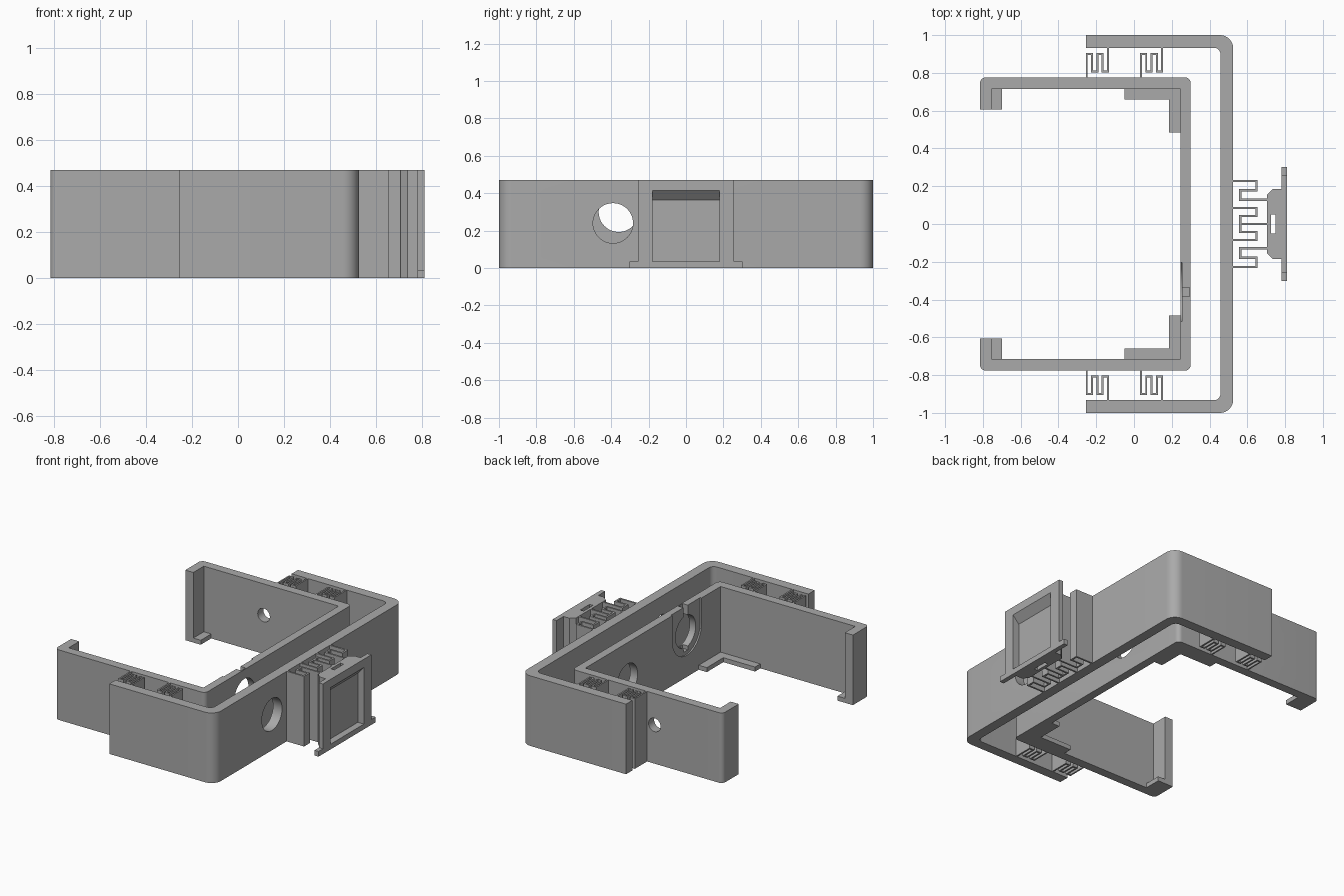
import bpy, bmesh, math
from mathutils import Vector, Matrix

if "Cube" in bpy.data.objects:
    bpy.data.objects.remove(bpy.data.objects["Cube"])

H = 0.47
grey = bpy.data.materials.new("plain grey")
grey.use_nodes = True
grey.diffuse_color = (0.4, 0.4, 0.4, 1)
grey.node_tree.nodes["Principled BSDF"].inputs["Base Color"].default_value = (0.4, 0.4, 0.4, 1)


def finish(bm, name):
    bmesh.ops.recalc_face_normals(bm, faces=bm.faces)
    mesh = bpy.data.meshes.new(name)
    bm.to_mesh(mesh)
    bm.free()
    mesh.materials.append(grey)
    ob = bpy.data.objects.new(name, mesh)
    bpy.context.scene.collection.objects.link(ob)
    return ob


def rounded(points, steps=8):
    """Replace each (x, y, radius) corner by a right-angle fillet."""
    out = []
    for i, p in enumerate(points):
        c = Vector(p[:2])
        if len(p) < 3:
            out.append(c)
            continue
        a = (Vector(points[i - 1][:2]) - c).normalized()
        b = (Vector(points[(i + 1) % len(points)][:2]) - c).normalized()
        for k in range(steps + 1):
            t = k / steps * math.pi / 2
            out.append(c + p[2] * (a * (1 - math.sin(t)) + b * (1 - math.cos(t))))
    return out


def prism(name, points, z0=0, z1=H):
    bm = bmesh.new()
    face = bm.faces.new([bm.verts.new((p[0], p[1], z0)) for p in rounded(points)])
    top = bmesh.ops.extrude_face_region(bm, geom=[face])["geom"]
    verts = [v for v in top if isinstance(v, bmesh.types.BMVert)]
    bmesh.ops.translate(bm, verts=verts, vec=(0, 0, z1 - z0))
    return finish(bm, name)


def box(name, x0, x1, y0, y1, z0=0, z1=H):
    return prism(name, [(x0, y0), (x1, y0), (x1, y1), (x0, y1)], z0, z1)


def ribbon(name, path, width):
    """Upright strip that follows a right-angled path."""
    pts = [Vector(p) for p in path]
    normals = []
    for a, b in zip(pts, pts[1:]):
        d = (b - a).normalized()
        normals.append(Vector((-d.y, d.x)))
    left, right = [], []
    for i, p in enumerate(pts):
        n = normals[max(i - 1, 0)].copy()
        if 0 < i < len(pts) - 1 and abs(n.dot(normals[i])) < 0.5:
            n += normals[i]
        left.append(p + n * width / 2)
        right.append(p - n * width / 2)
    return prism(name, left + right[::-1])


def rod(name, centre, radius, length, axis):
    bm = bmesh.new()
    turn = Matrix.Rotation(math.pi / 2, 4, "Y" if axis == "X" else "X")
    bmesh.ops.create_cone(bm, cap_ends=True, segments=48, radius1=radius, radius2=radius,
                          depth=length, matrix=Matrix.Translation(centre) @ turn)
    return finish(bm, name)


def cut(target, cutter):
    cutter.hide_render = True
    mod = target.modifiers.new("cut", "BOOLEAN")
    mod.operation, mod.solver, mod.object = "DIFFERENCE", "EXACT", cutter
    bpy.context.view_layer.objects.active = target
    bpy.ops.object.modifier_apply(modifier=mod.name)
    bpy.data.objects.remove(cutter)


def smooth(ob):
    bpy.ops.object.select_all(action="DESELECT")
    ob.select_set(True)
    bpy.context.view_layer.objects.active = ob
    bpy.ops.object.shade_smooth_by_angle(angle=math.radians(30))


def with_mirror(half):
    """Complete an outline that is symmetric about y = 0."""
    return half + [(p[0], -p[1], *p[2:]) for p in reversed(half)]


# Outer bracket with its round window
outer = prism("outer_bracket", with_mirror([
    (0.458, 0.933, 0.035), (-0.255, 0.933), (-0.255, 1), (0.525, 1, 0.07)]))
# the outline starts and ends on the inside corners
cut(outer, rod("window_cutter", (0.49, -0.39, 0.24), 0.107, 0.2, "X"))
smooth(outer)

# Inner bracket with hooked ends
inner = prism("inner_bracket", with_mirror([
    (0.245, 0.716), (-0.755, 0.716), (-0.755, 0.605), (-0.815, 0.605),
    (-0.815, 0.776, 0.03), (0.3, 0.776, 0.03)]))
# Arched recess, keyway, and round openings in the long wall
arch_y, arch_z = -0.36, 0.30
cut(inner, rod("arch_cutter", (0.24, arch_y, arch_z), 0.155, 0.03, "X"))
cut(inner, box("arch_top_cutter", 0.225, 0.255, arch_y - 0.155, arch_y + 0.155, arch_z, 0.6))
cut(inner, box("keyway_cutter", 0.22, 0.293, arch_y - 0.023, arch_y + 0.023, 0.17, 0.6))
cut(inner, rod("hole_cutter", (0.27, arch_y, arch_z), 0.107, 0.2, "X"))
cut(inner, rod("second_hole_cutter", (0.27, 0.27, 0.22), 0.107, 0.2, "X"))
# Small hole in the back wall
cut(inner, rod("side_hole_cutter", (-0.31, 0.745, 0.26), 0.045, 0.2, "Y"))
smooth(inner)

for side, s in (("back", 1), ("front", -1)):
    # Support ledges at the bottom of the inner bracket
    prism(side + "_corner_ledge", [(0.25, s * 0.72), (-0.05, s * 0.72), (-0.05, s * 0.66),
                                   (0.185, s * 0.66), (0.185, s * 0.485), (0.25, s * 0.485)], 0, 0.03)
    box(side + "_hook_ledge", -0.76, -0.70, s * 0.605, s * 0.72, 0, 0.03)
    # Folded springs between the brackets
    for label, x in (("outer", -0.25), ("inner", 0.037)):
        path = [(x, s * 0.77)]
        for k in range(5):
            ends = (0.9, 0.808) if k % 2 == 0 else (0.808, 0.9)
            if k > 0:
                path.append((x + 0.028 * k, s * ends[1]))
            path.append((x + 0.028 * k, s * ends[0]))
        path[-1] = (x + 0.112, s * 0.94)
        ribbon(f"{side}_{label}_spring", path, 0.01)
    # Side springs of the latch
    ribbon(side + "_latch_spring", [(0.52, s * 0.228), (0.648, s * 0.228), (0.648, s * 0.178),
                                    (0.562, s * 0.178), (0.562, s * 0.128), (0.712, s * 0.128)], 0.012)
    # Foot tabs of the latch
    box(side + "_latch_tab", 0.78, 0.81, s * 0.25, s * 0.303, 0, 0.035)

# Middle latch spring and its stem
ribbon("middle_latch_spring", with_mirror([
    (0.52, 0.085), (0.648, 0.085), (0.648, 0.042), (0.562, 0.042)]), 0.012)
box("middle_latch_stem", 0.562, 0.712, -0.006, 0.006)

# Latch plate with a through slot and a slope-topped pocket
latch = prism("latch_plate", with_mirror([
    (0.705, 0.157), (0.735, 0.185), (0.78, 0.185), (0.78, 0.257), (0.81, 0.257)]))
cut(latch, box("slot_cutter", 0.725, 0.75, -0.05, 0.05, -0.1, 0.6))
pocket = box("pocket_cutter", 0.765, 0.83, -0.178, 0.178, 0.035, 0.365)
for v in pocket.data.vertices:
    if v.co.z > 0.3 and v.co.x > 0.8:
        v.co.z = 0.437
cut(latch, pocket)
